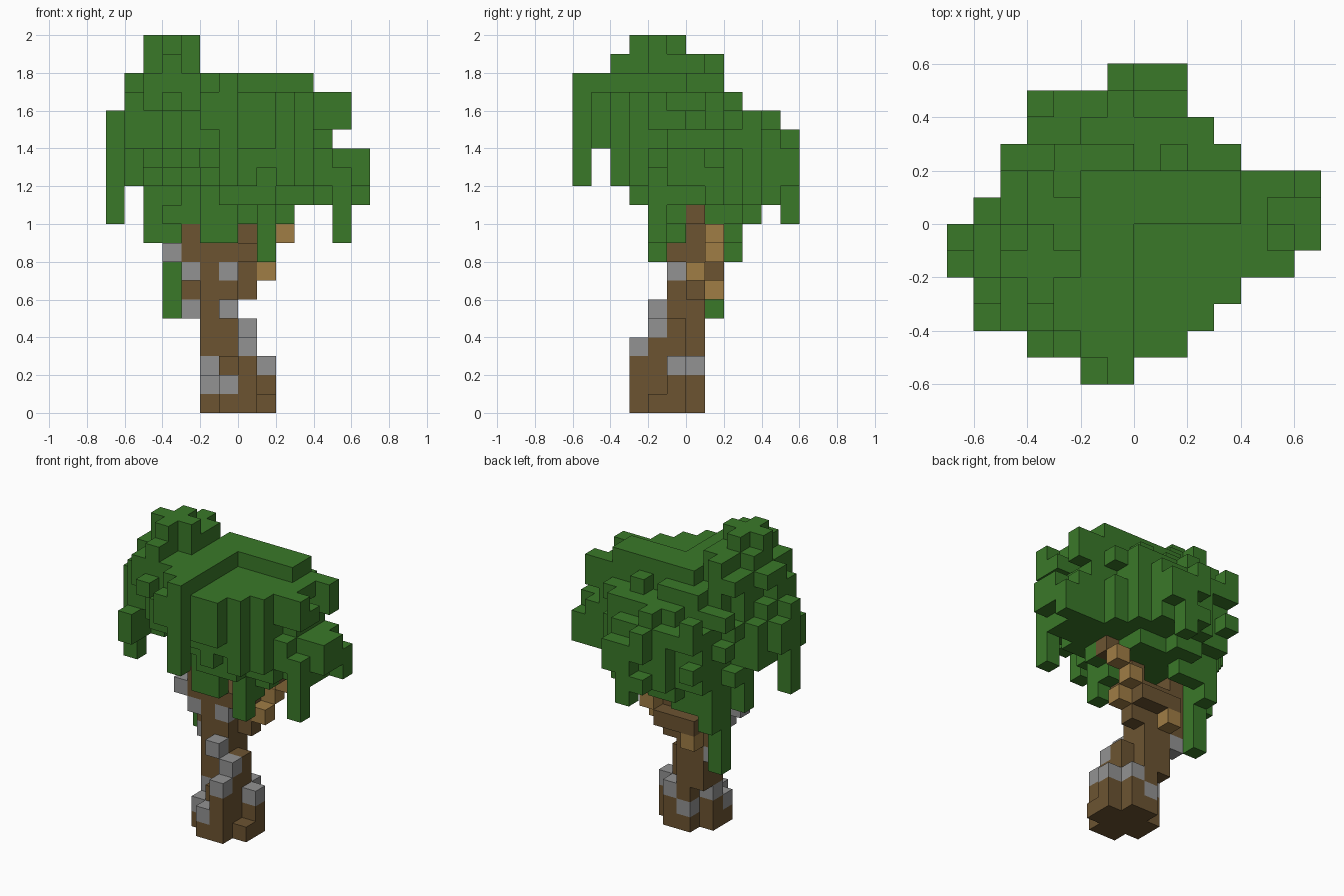
import bpy
import bmesh
import random
from mathutils import Vector

default_cube = bpy.data.objects.get("Cube")
if default_cube:
    bpy.data.objects.remove(default_cube, do_unlink=True)

SIZE = 0.1
random.seed(4)
leaves, bark, light_wood, stones = set(), set(), set(), set()


def fill(cells, xs, ys, zs):
    """Add a box of unit cells, with inclusive (low, high) ranges."""
    for x in range(xs[0], xs[1] + 1):
        for y in range(ys[0], ys[1] + 1):
            for z in range(zs[0], zs[1] + 1):
                cells.add((x, y, z))


def column(cells, x, y, low, high):
    fill(cells, (x, x), (y, y), (low, high))


# Outline of the crown seen from above: x range of each row, back to front
plan_rows = [(-1, 1), (-4, 1), (-4, 2), (-5, 3), (-5, 6), (-6, 6),
             (-7, 6), (-7, 5), (-6, 3), (-6, 2), (-4, 1), (-2, -1)]
plan = {5 - row: span for row, span in enumerate(plan_rows)}

# Crown layers from the bottom up: x range and y range of each rounded slab
first_layer = 10
layers = [((-5, 2), (-2, 3)), ((-5, 6), (-3, 5)), ((-6, 6), (-4, 5)),
          ((-6, 6), (-4, 5)), ((-6, 4), (-6, 5)), ((-6, 5), (-6, 4)),
          ((-6, 5), (-6, 2)), ((-6, -1), (-4, 1)), ((-5, -3), (-4, 1))]


def offset(value, span):
    """Distance from the middle of a span, as a fraction of its half width."""
    return abs(2 * value - span[0] - span[1]) / (span[1] - span[0] + 1)


def in_middle(value, span):
    return value == (span[0] + span[1]) // 2


for level, (xs, ys) in enumerate(layers):
    for y in range(ys[0], ys[1] + 1):
        for x in range(xs[0], xs[1] + 1):
            inside_plan = plan[y][0] <= x <= plan[y][1]
            reach = offset(x, xs) ** 2 + offset(y, ys) ** 2
            spine = in_middle(x, xs) or in_middle(y, ys)
            if inside_plan and (spine or reach < random.uniform(0.55, 1.05)):
                leaves.add((x, y, first_layer + level))

# Single leaves on the rim of the crown, each at one height
for y, row in plan.items():
    for x in row:
        levels = [first_layer + i for i, (xs, ys) in enumerate(layers[:7])
                  if i > 0 and xs[0] <= x <= xs[1] and ys[0] <= y <= ys[1]]
        if levels:
            leaves.add((x, y, random.choice(levels)))

# Ridges and the cross-shaped tip on the top of the crown
fill(leaves, (-2, -1), (-5, 1), (17, 17))
fill(leaves, (0, 3), (0, 1), (17, 17))
fill(leaves, (-5, -3), (-2, -2), (18, 19))
fill(leaves, (-4, -4), (-3, -1), (18, 19))

# Bulges on the sides
fill(leaves, (-6, -6), (-3, -1), (12, 15))
fill(leaves, (4, 5), (1, 1), (15, 16))

# Hanging vines
for x, y, low, high in [(-7, -2, 10, 15), (-7, -1, 13, 14), (5, -2, 9, 12),
                        (-6, -4, 12, 13), (1, -2, 8, 11), (-4, 1, 5, 11),
                        (-4, 2, 8, 11), (-3, 2, 9, 10), (-2, 2, 9, 10),
                        (0, 5, 10, 13), (-1, -6, 12, 17), (-2, -6, 15, 16),
                        (-5, 0, 9, 11), (-4, 0, 9, 10), (1, -1, 9, 10),
                        (2, -1, 10, 11), (-2, -2, 9, 10), (-1, -2, 9, 10)]:
    column(leaves, x, y, low, high)

# Trunk: cross-shaped foot, slim middle, wider fork
fill(bark, (-1, 0), (-3, 0), (0, 0))
fill(bark, (-1, 0), (-2, 0), (1, 2))
fill(bark, (-2, 1), (-2, -1), (0, 0))
column(bark, 0, -3, 1, 2)
column(bark, 1, -1, 1, 1)
column(bark, -2, -1, 1, 1)
fill(bark, (-2, -1), (-1, 0), (3, 8))
fill(bark, (0, 0), (-2, -1), (3, 3))
column(bark, 0, -1, 4, 4)
fill(bark, (-3, 0), (0, 0), (6, 6))
column(bark, 0, 0, 7, 10)
column(bark, 0, -1, 8, 8)
fill(bark, (-2, 0), (1, 1), (7, 7))
column(bark, -3, -1, 8, 9)
column(bark, -3, 0, 7, 9)
fill(bark, (1, 2), (0, 0), (10, 10))

# Pale side branches
light_wood |= {(1, 0, 7), (1, 1, 8), (2, 1, 9), (-2, 1, 6)}

# Stones set on the trunk
stones |= {(-1, -3, 1), (-2, -2, 1), (-2, -1, 2), (-1, 0, 1), (1, -1, 2),
           (0, 0, 2), (0, -3, 3), (0, -2, 4), (-1, -2, 5), (-3, 0, 5),
           (-3, -1, 7), (-1, -1, 7), (-4, -1, 8)}

# Each cell belongs to one part only
bark -= stones
light_wood -= bark | stones
leaves -= bark | stones | light_wood
solid = leaves | bark | light_wood | stones


def make_material(name, colour):
    material = bpy.data.materials.new(name)
    material.use_nodes = True
    rgba = (*colour, 1)
    material.diffuse_color = rgba
    shader = material.node_tree.nodes["Principled BSDF"]
    shader.inputs["Base Color"].default_value = rgba
    return material


def build(name, cells, material):
    """Skin a set of cells, leaving out faces between touching cells."""
    bm = bmesh.new()
    for cell in sorted(cells):
        centre = Vector(cell) + Vector((0.5, 0.5, 0.5))
        for axis in range(3):
            for sign in (-1, 1):
                normal = Vector((0, 0, 0))
                normal[axis] = sign
                neighbour = tuple(int(v) for v in Vector(cell) + normal)
                if neighbour in solid:
                    continue
                side = Vector((0, 0, 0))
                side[(axis + 1) % 3] = 1
                up = normal.cross(side)
                corners = (-side - up, side - up, side + up, up - side)
                bm.faces.new([bm.verts.new((centre + (normal + c) / 2) * SIZE)
                              for c in corners])
    bmesh.ops.remove_doubles(bm, verts=bm.verts, dist=SIZE / 100)
    mesh = bpy.data.meshes.new(name)
    bm.to_mesh(mesh)
    bm.free()
    mesh.materials.append(material)
    part = bpy.data.objects.new(name, mesh)
    bpy.context.collection.objects.link(part)


build("foliage", leaves, make_material("leaf green", (0.042, 0.19, 0.022)))
build("trunk", bark, make_material("dark bark", (0.15, 0.088, 0.031)))
build("side_branches", light_wood, make_material("pale wood", (0.35, 0.205, 0.06)))
build("stones", stones, make_material("stone grey", (0.29, 0.29, 0.29)))
